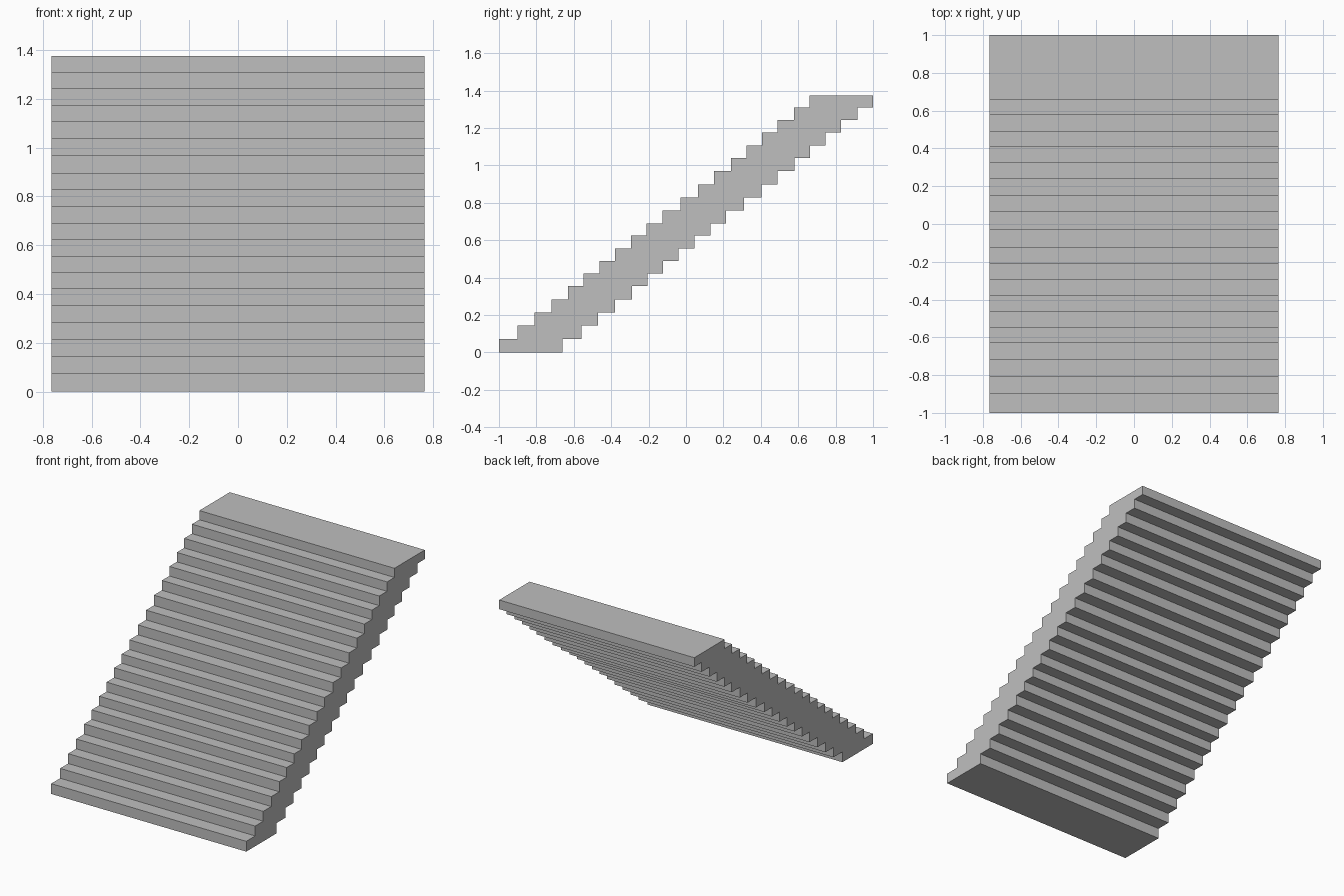
import bpy
import bmesh

default_cube = bpy.data.objects.get("Cube")
if default_cube:
    bpy.data.objects.remove(default_cube, do_unlink=True)

# Plain concrete finish shared by all flights
concrete = bpy.data.materials.new("light_grey_concrete")
concrete.use_nodes = True
grey = (0.52, 0.52, 0.52, 1)
concrete.diffuse_color = grey
concrete.node_tree.nodes["Principled BSDF"].inputs["Base Color"].default_value = grey

HALF_WIDTH = 0.765
DEPTH = 0.34

# Front edge of every tread, and the height of every tread boundary
front_edges = [-1, -.90, -.81, -.72, -.63, -.547, -.463, -.38, -.295, -.21,
               -.125, -.03, .063, .15, .24, .323, .407, .49, .577, .66]
levels = [0, .073, .143, .213, .283, .355, .423, .488, .556, .625, .69,
          .758, .828, .897, .97, 1.04, 1.108, 1.175, 1.243, 1.31, 1.375]


def build_flight(name, first, last):
    """Extrude a sawtooth side profile of consecutive steps across the width."""
    steps = range(first, last)
    front_side = [(front_edges[i], z) for i in steps
                  for z in (levels[i], levels[i + 1])]
    back_side = [(y + DEPTH, z) for y, z in reversed(front_side)]

    bm = bmesh.new()
    outline = [bm.verts.new((-HALF_WIDTH, y, z)) for y, z in front_side + back_side]
    side = bm.faces.new(outline)
    result = bmesh.ops.extrude_face_region(bm, geom=[side], use_keep_orig=True)
    moved = [v for v in result["geom"] if isinstance(v, bmesh.types.BMVert)]
    bmesh.ops.translate(bm, verts=moved, vec=(HALF_WIDTH * 2, 0, 0))
    bmesh.ops.recalc_face_normals(bm, faces=bm.faces)

    mesh = bpy.data.meshes.new(name)
    bm.to_mesh(mesh)
    bm.free()
    mesh.materials.append(concrete)
    flight = bpy.data.objects.new(name, mesh)
    bpy.context.collection.objects.link(flight)
    return flight


# Four stacked flights from the ground to the top landing
build_flight("bottom_steps", 0, 2)
build_flight("lower_steps", 2, 4)
build_flight("middle_flight", 4, 13)
build_flight("upper_flight", 13, 20)
